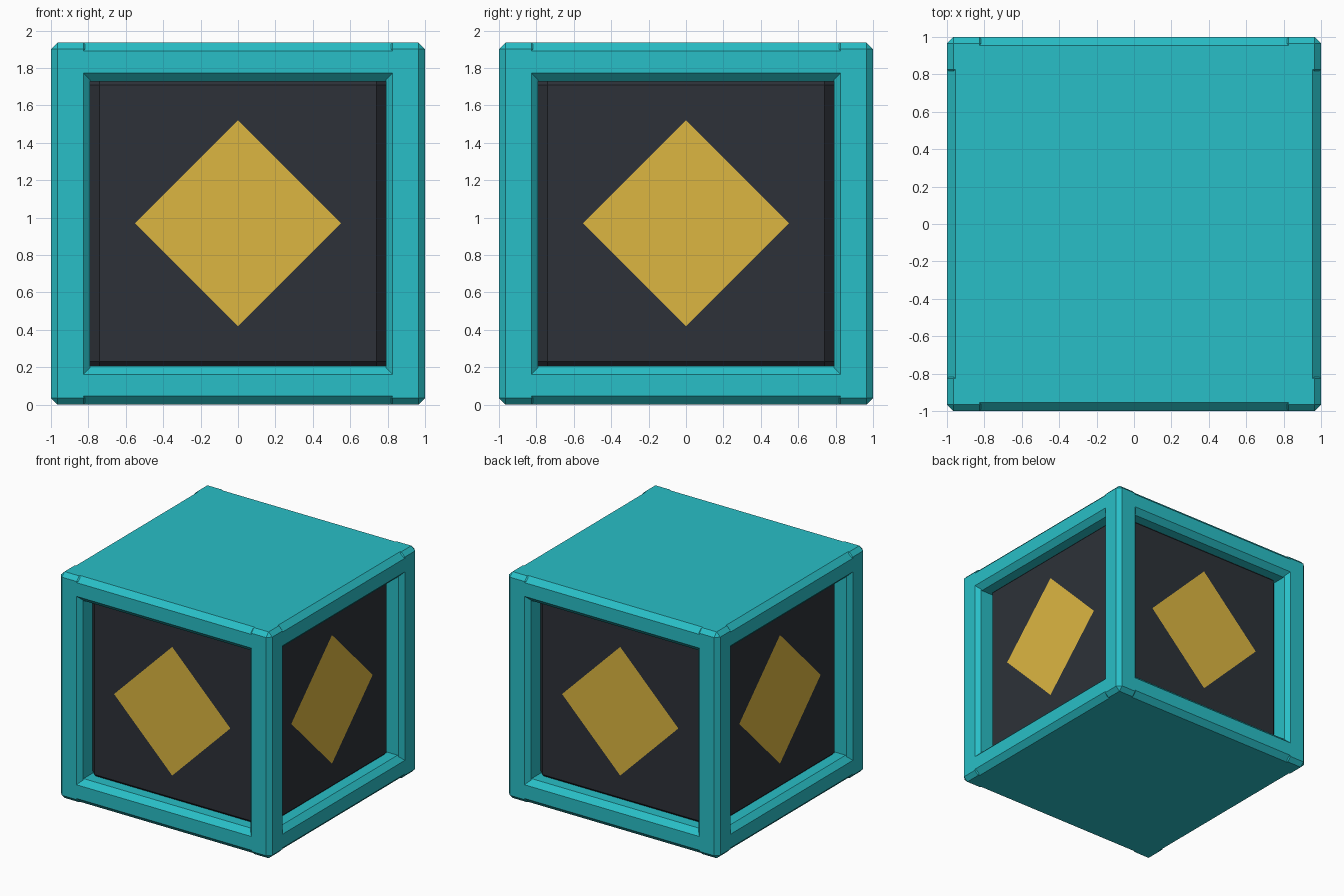
import bpy, bmesh
from math import pi
from mathutils import Matrix

if "Cube" in bpy.data.objects:
    bpy.data.objects.remove(bpy.data.objects["Cube"])

H = 1.935          # total height
MID = H / 2 + 0.002


def material(name, rgb):
    m = bpy.data.materials.new(name)
    m.diffuse_color = (*rgb, 1)
    m.use_nodes = True
    m.node_tree.nodes["Principled BSDF"].inputs["Base Color"].default_value = m.diffuse_color
    return m


teal = material("teal_frame", (0.022, 0.52, 0.57))
dark = material("dark_panel", (0.026, 0.031, 0.040))
gold = material("gold_inlay", (0.72, 0.47, 0.053))


def add_object(name, bm, mat):
    mesh = bpy.data.meshes.new(name)
    bm.to_mesh(mesh)
    bm.free()
    mesh.materials.append(mat)
    ob = bpy.data.objects.new(name, mesh)
    bpy.context.collection.objects.link(ob)
    return ob


def chamfered_box(name, centre, size, chamfer, mat):
    bm = bmesh.new()
    bmesh.ops.create_cube(bm, size=1)
    bmesh.ops.scale(bm, vec=size, verts=bm.verts)
    bmesh.ops.bevel(bm, geom=bm.edges[:], offset=chamfer, segments=1,
                    affect='EDGES', profile=0.5)
    bmesh.ops.translate(bm, vec=centre, verts=bm.verts)
    return add_object(name, bm, mat)


# Bottom and top slabs
slab = 0.207
chamfered_box("bottom_slab", (0, 0, slab / 2), (2, 2, slab), 0.045, teal)
chamfered_box("top_slab", (0, 0, H - slab / 2), (2, 2, slab), 0.045, teal)

# Four corner posts, full height
post = 0.208
for sx, side in ((-1, "left"), (1, "right")):
    for sy, end in ((-1, "front"), (1, "back")):
        c = 1 - post / 2
        chamfered_box(f"{end}_{side}_post", (sx * c, sy * c, H / 2),
                      (post, post, H), 0.035, teal)

# Dark recessed core
core = 0.885
chamfered_box("dark_core", (0, 0, MID), (2 * core, 2 * core, 2 * core), 0.145, dark)

# Gold diamond on each of the four sides
for i, side in enumerate(("front", "right", "back", "left")):
    bm = bmesh.new()
    bmesh.ops.create_circle(bm, cap_ends=True, segments=4, radius=0.55)
    place = (Matrix.Translation((0, 0, MID)) @ Matrix.Rotation(i * pi / 2, 4, 'Z')
             @ Matrix.Translation((0, -core - 0.004, 0)) @ Matrix.Rotation(pi / 2, 4, 'X'))
    bmesh.ops.transform(bm, matrix=place, verts=bm.verts)
    add_object(f"{side}_diamond", bm, gold)
